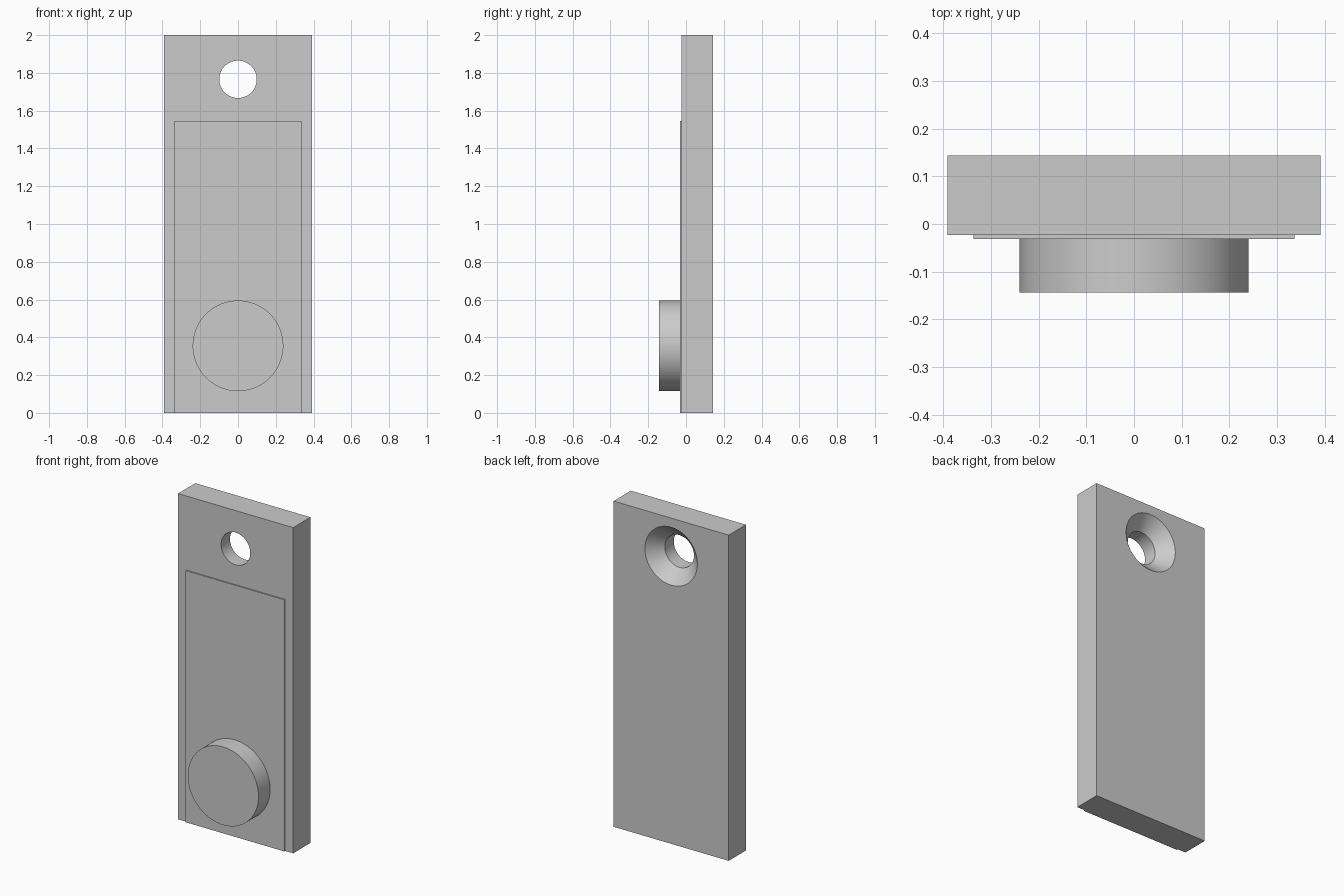
import bpy, bmesh
from math import pi, radians
from mathutils import Matrix

if "Cube" in bpy.data.objects:
    bpy.data.objects.remove(bpy.data.objects["Cube"], do_unlink=True)

grey = bpy.data.materials.new("plain grey")
grey.use_nodes = True
colour = (0.6, 0.6, 0.6, 1)
grey.diffuse_color = colour
grey.node_tree.nodes["Principled BSDF"].inputs["Base Color"].default_value = colour

FRONT, PANEL, BACK = -0.023, -0.031, 0.144
HOLE_Z, HOLE_R, SINK_R, SINK_DEPTH = 1.766, 0.099, 0.178, 0.08


def finish(name, bm):
    mesh = bpy.data.meshes.new(name)
    bmesh.ops.recalc_face_normals(bm, faces=bm.faces)
    bm.to_mesh(mesh)
    bm.free()
    mesh.materials.append(grey)
    obj = bpy.data.objects.new(name, mesh)
    bpy.context.collection.objects.link(obj)
    return obj


def block(name, half_width, y0, y1, height):
    bm = bmesh.new()
    size = Matrix.Diagonal((2 * half_width, y1 - y0, height, 1))
    place = Matrix.Translation((0, (y0 + y1) / 2, height / 2))
    bmesh.ops.create_cube(bm, size=1, matrix=place @ size)
    return finish(name, bm)


def turned(name, profile, z):
    """Solid of revolution about a front-to-back axis; profile is (radius, y)."""
    bm = bmesh.new()
    verts = [bm.verts.new((r, y, z)) for r, y in profile]
    edges = [bm.edges.new(pair) for pair in zip(verts, verts[1:])]
    bmesh.ops.spin(bm, geom=verts + edges, cent=(0, 0, z), axis=(0, 1, 0),
                   angle=2 * pi, steps=96)
    bmesh.ops.remove_doubles(bm, verts=bm.verts, dist=1e-5)
    bmesh.ops.holes_fill(bm, edges=bm.edges, sides=0)
    return finish(name, bm)


def smooth(obj):
    bpy.ops.object.select_all(action="DESELECT")
    obj.select_set(True)
    bpy.context.view_layer.objects.active = obj
    bpy.ops.object.shade_smooth_by_angle(angle=radians(30))


# Back plate with a countersunk screw hole
plate = block("back_plate", 0.391, FRONT, BACK, 2)
margin = 0.02
cutter = turned("hole_cutter", [(HOLE_R, FRONT - margin), (HOLE_R, BACK - SINK_DEPTH),
                                (SINK_R, BACK), (SINK_R, BACK + margin)], HOLE_Z)
cutter.hide_render = True
cut = plate.modifiers.new("screw_hole", "BOOLEAN")
cut.operation, cut.solver, cut.object = "DIFFERENCE", "EXACT", cutter
bpy.context.view_layer.objects.active = plate
bpy.ops.object.modifier_apply(modifier=cut.name)
bpy.data.objects.remove(cutter, do_unlink=True)
smooth(plate)

# Thin raised panel on the front
block("front_panel", 0.336, PANEL, FRONT, 1.545)

# Round button standing on the panel
smooth(turned("round_button", [(0.24, -0.144), (0.24, PANEL)], 0.355))
